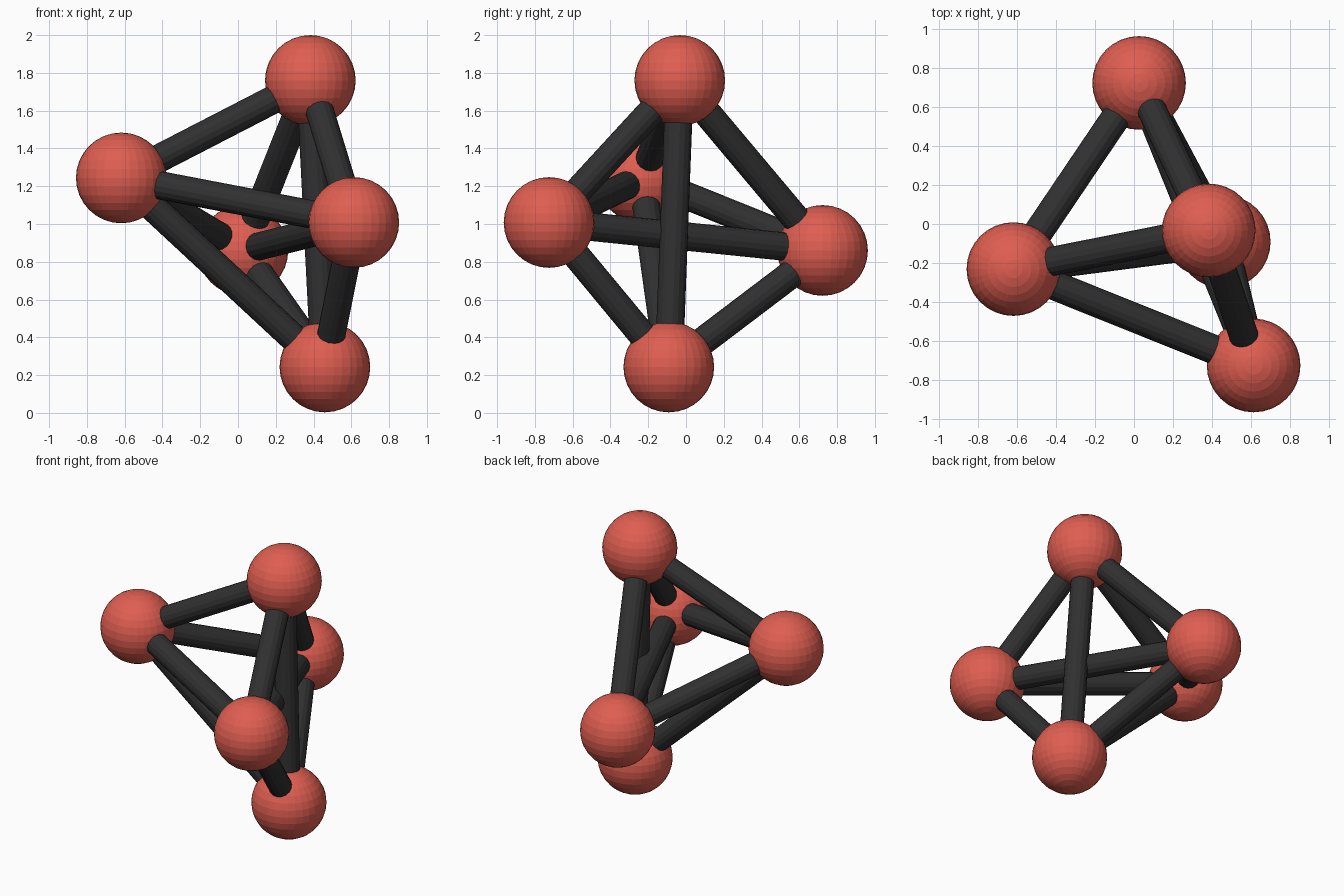
import bpy
from mathutils import Vector

if "Cube" in bpy.data.objects:
    bpy.data.objects.remove(bpy.data.objects["Cube"])

BALL_RADIUS = 0.24
ROD_RADIUS = 0.075


def make_material(name, color):
    mat = bpy.data.materials.new(name)
    mat.diffuse_color = (*color, 1.0)
    mat.use_nodes = True
    mat.node_tree.nodes["Principled BSDF"].inputs["Base Color"].default_value = mat.diffuse_color
    return mat


red = make_material("coral red", (0.74, 0.112, 0.082))
black = make_material("charcoal black", (0.03, 0.03, 0.03))

# Joint centres of the five-cornered frame
joints = {
    "top": Vector((0.383, -0.033, 1.76)),
    "left": Vector((-0.618, -0.231, 1.244)),
    "front": Vector((0.613, -0.725, 1.008)),
    "back": Vector((0.026, 0.723, 0.86)),
    "bottom": Vector((0.46, -0.091, 0.243)),
}


# Faceted ball at each joint
def add_ball(name, centre):
    bpy.ops.mesh.primitive_uv_sphere_add(
        segments=32, ring_count=16, radius=BALL_RADIUS, location=centre)
    ball = bpy.context.object
    ball.name = name
    ball.data.materials.append(red)


# Round rod running from centre to centre
def add_rod(name, start, end):
    axis = end - start
    bpy.ops.mesh.primitive_cylinder_add(
        vertices=16, radius=ROD_RADIUS, depth=axis.length,
        location=(start + end) / 2,
        rotation=axis.to_track_quat('Z', 'Y').to_euler())
    rod = bpy.context.object
    rod.name = name
    rod.data.materials.append(black)


for name, centre in joints.items():
    add_ball(name + "_ball", centre)

# Every pair of joints is linked by a rod
names = list(joints)
for i, a in enumerate(names):
    for b in names[i + 1:]:
        add_rod(f"{a}_to_{b}_rod", joints[a], joints[b])
